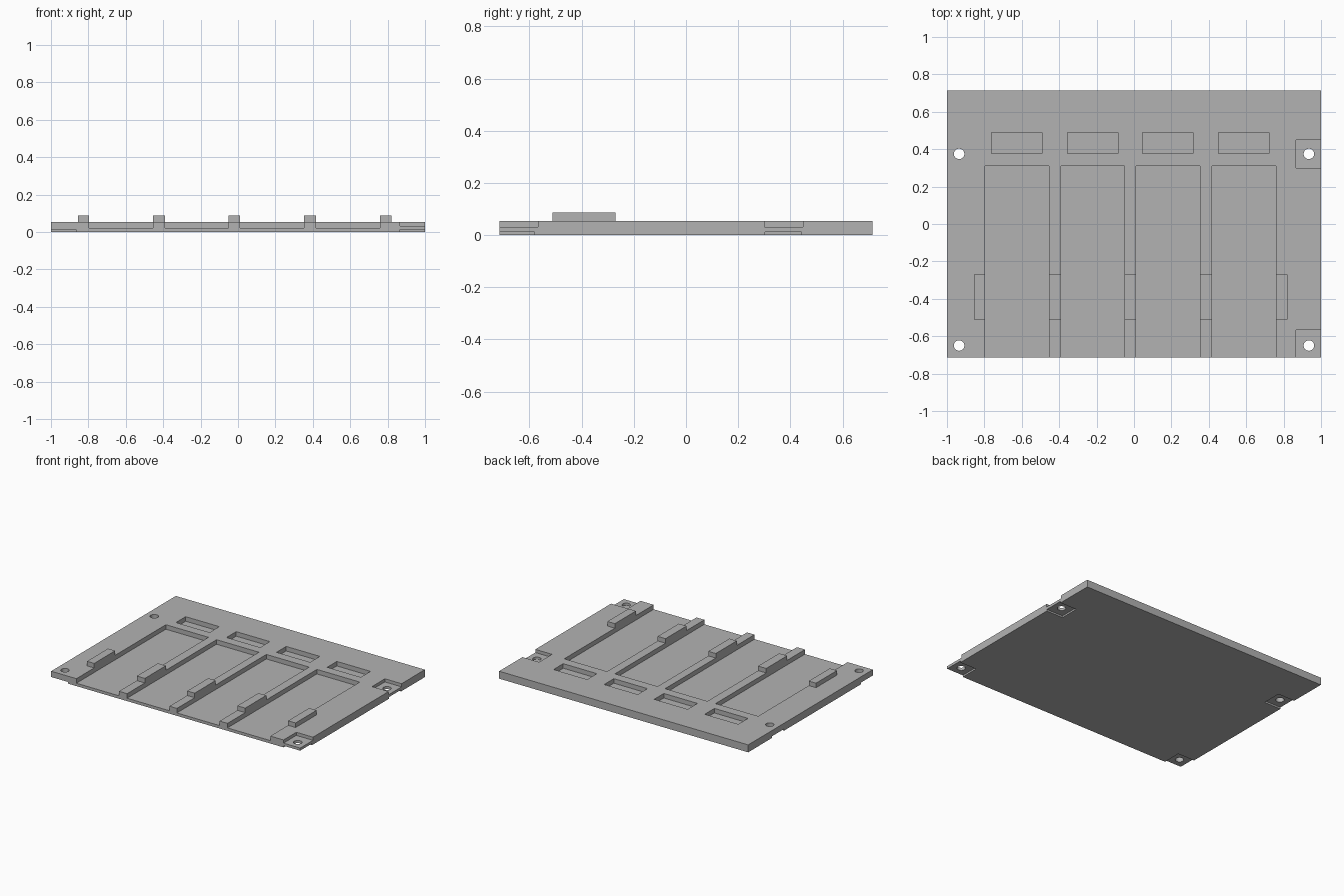
import bpy
import bmesh
from mathutils import Matrix, Vector

cube = bpy.data.objects.get("Cube")
if cube:
    bpy.data.objects.remove(cube, do_unlink=True)

# Main dimensions
HALF_X, HALF_Y = 1.0, 0.715
TOP, FLOOR, BAR_TOP = 0.054, 0.021, 0.087
LEDGE, FOOT = 0.031, 0.012
OVER = 0.05  # how far cutters reach beyond the plate

grey = bpy.data.materials.new("plain grey")
grey.use_nodes = True
colour = (0.448, 0.448, 0.448, 1.0)
grey.diffuse_color = colour
grey.node_tree.nodes["Principled BSDF"].inputs["Base Color"].default_value = colour


def finish(name, bm):
    mesh = bpy.data.meshes.new(name)
    bm.to_mesh(mesh)
    bm.free()
    mesh.materials.append(grey)
    obj = bpy.data.objects.new(name, mesh)
    bpy.context.scene.collection.objects.link(obj)
    return obj


def box(name, x, y, z):
    low, high = Vector((x[0], y[0], z[0])), Vector((x[1], y[1], z[1]))
    bm = bmesh.new()
    place = Matrix.Translation((low + high) / 2) @ Matrix.Diagonal((high - low).to_4d())
    place[3][3] = 1.0
    bmesh.ops.create_cube(bm, size=1, matrix=place)
    return finish(name, bm)


def cylinder(name, x, y, radius):
    bm = bmesh.new()
    bmesh.ops.create_cone(bm, cap_ends=True, segments=32, radius1=radius, radius2=radius,
                          depth=0.4, matrix=Matrix.Translation((x, y, 0)))
    return finish(name, bm)


def cut(target, cutter):
    """Subtract the cutter from the target and discard it."""
    mod = target.modifiers.new("cut", 'BOOLEAN')
    mod.operation, mod.solver, mod.object = 'DIFFERENCE', 'EXACT', cutter
    bpy.context.view_layer.update()
    graph = bpy.context.evaluated_depsgraph_get()
    result = bpy.data.meshes.new_from_object(target.evaluated_get(graph))
    target.modifiers.clear()
    target.data = result
    bpy.data.objects.remove(cutter, do_unlink=True)


plate = box("base_plate", (-HALF_X, HALF_X), (-HALF_Y, HALF_Y), (0, TOP))

# Long channels open at the front, each with a short recess behind it
channels = [(-0.797, -0.455), (-0.39, -0.05), (0.01, 0.353), (0.416, 0.76)]
for left, right in channels:
    cut(plate, box("channel_cutter", (left, right), (-HALF_Y - OVER, 0.311), (FLOOR, TOP + OVER)))
    middle = (left + right) / 2 - 0.001
    cut(plate, box("recess_cutter", (middle - 0.135, middle + 0.135), (0.377, 0.488),
                   (FLOOR, TOP + OVER)))

# Screw tabs: ledges on top of the left side, shallow feet under all corners
tab_in = 0.866
for back in (False, True):
    ledge_y = (0.3, 0.448) if back else (-HALF_Y - OVER, -0.568)
    foot_y = (0.302, 0.442) if back else (-HALF_Y - OVER, -0.58)
    cut(plate, box("ledge_cutter", (tab_in, HALF_X + OVER), ledge_y, (LEDGE, TOP + OVER)))
    for side in (-1, 1):
        span = sorted((side * tab_in, side * (HALF_X + OVER)))
        cut(plate, box("foot_cutter", span, foot_y, (-OVER, FOOT)))
        cut(plate, cylinder("hole_cutter", side * 0.935, 0.375 if back else -0.65, 0.028))

# Raised bars on the ribs between the channels
edges = [-0.855] + [right for left, right in channels]
ends = [left for left, right in channels] + [0.82]
for number, span in enumerate(zip(edges, ends), 1):
    box(f"raised_bar_{number}", span, (-0.511, -0.27), (TOP, BAR_TOP))

# Smooth hole walls, sharp everywhere else
bpy.ops.object.select_all(action='DESELECT')
plate.select_set(True)
bpy.context.view_layer.objects.active = plate
bpy.ops.object.shade_smooth_by_angle()
